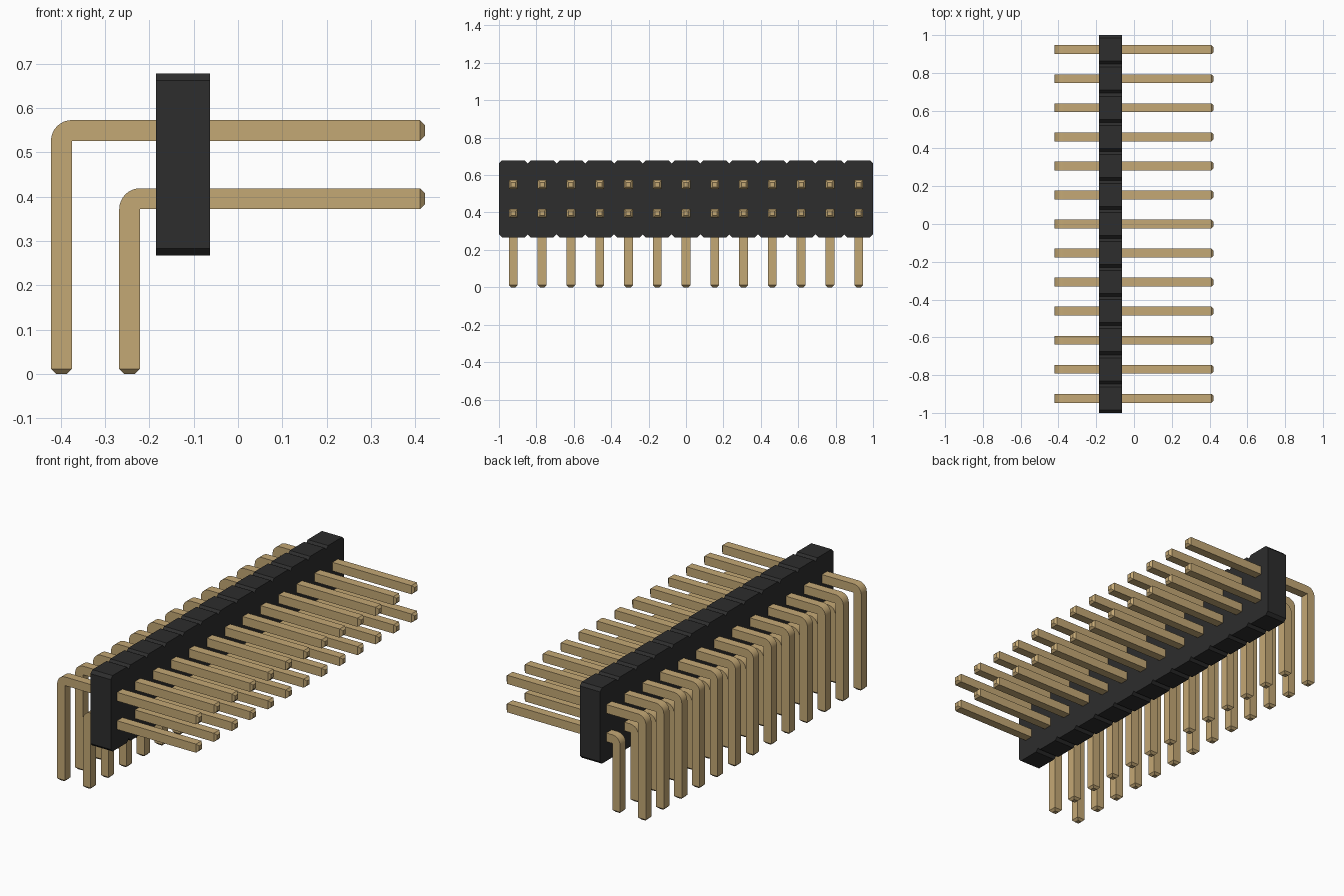
import bpy, bmesh, math

if "Cube" in bpy.data.objects:
    bpy.data.objects.remove(bpy.data.objects["Cube"], do_unlink=True)

COLUMNS = 13
PITCH = 2 / COLUMNS
PIN = 0.047          # pin thickness
TIP = 0.0115         # tip chamfer
X_END = 0.422        # far end of the straight pins
BODY_X = (-0.185, -0.063)
BODY_Z = (0.267, 0.678)
NOTCH = 0.016


def material(name, color):
    m = bpy.data.materials.new(name)
    m.use_nodes = True
    m.diffuse_color = color
    bsdf = m.node_tree.nodes["Principled BSDF"]
    bsdf.inputs["Base Color"].default_value = color
    bsdf.inputs["Roughness"].default_value = 0.6
    return m


def finish(bm, name, mat):
    bmesh.ops.remove_doubles(bm, verts=bm.verts, dist=1e-5)
    bmesh.ops.recalc_face_normals(bm, faces=bm.faces)
    mesh = bpy.data.meshes.new(name)
    bm.to_mesh(mesh)
    bm.free()
    mesh.materials.append(mat)
    obj = bpy.data.objects.new(name, mesh)
    bpy.context.collection.objects.link(obj)
    return obj


def column_y(i):
    return (i - (COLUMNS - 1) / 2) * PITCH


def make_housing(mat):
    # Row of chamfered cells as one outline, extruded through the thickness
    z0, z1 = BODY_Z
    top, bottom = [], []
    for i in range(COLUMNS):
        a, b = column_y(i) - PITCH / 2, column_y(i) + PITCH / 2
        steps = [(a, NOTCH), (a + NOTCH, 0), (b - NOTCH, 0)]
        if i == COLUMNS - 1:
            steps.append((b, NOTCH))
        top += [(y, z1 - d) for y, d in steps]
        bottom += [(y, z0 + d) for y, d in steps]
    bm = bmesh.new()
    face = bm.faces.new([bm.verts.new((BODY_X[0], y, z)) for y, z in top + bottom[::-1]])
    new = bmesh.ops.extrude_face_region(bm, geom=[face])["geom"]
    verts = [v for v in new if isinstance(v, bmesh.types.BMVert)]
    bmesh.ops.translate(bm, verts=verts, vec=(BODY_X[1] - BODY_X[0], 0, 0))
    return finish(bm, "housing", mat)


def make_pin_mesh(name, x_in, z_in, mat):
    # (x_in, z_in) is the sharp inside corner; the outside corner is rounded
    x_out, z_out, h = x_in - PIN, z_in + PIN, PIN / 2
    rings = [((x_out + TIP, 0), (x_in - TIP, 0), h - TIP),
             ((x_out, TIP), (x_in, TIP), h)]
    for k in range(9):
        a = math.pi - k * math.pi / 16
        outer = (x_in + PIN * math.cos(a), z_in + PIN * math.sin(a))
        rings.append((outer, (x_in, z_in), h))
    rings += [((X_END - TIP, z_out), (X_END - TIP, z_in), h),
              ((X_END, z_out - TIP), (X_END, z_in + TIP), h - TIP)]

    bm = bmesh.new()
    loops = []
    for o, i, w in rings:
        loops.append([bm.verts.new((p[0], y, p[1]))
                      for p, y in ((o, -w), (o, w), (i, w), (i, -w))])
    bm.faces.new(loops[0])
    bm.faces.new(loops[-1])
    for r, s in zip(loops, loops[1:]):
        for j in range(4):
            n = (j + 1) % 4
            bm.faces.new((r[j], r[n], s[n], s[j]))
    return finish(bm, name, mat)


def make_pin_row(name, x_in, z_in, mat):
    first = make_pin_mesh(name + "_1", x_in, z_in, mat)
    bpy.ops.object.select_all(action="DESELECT")
    first.select_set(True)
    bpy.context.view_layer.objects.active = first
    bpy.ops.object.shade_smooth_by_angle(angle=math.radians(25))
    first.location.y = column_y(0)
    for i in range(1, COLUMNS):
        pin = first.copy()
        pin.name = f"{name}_{i + 1}"
        pin.location.y = column_y(i)
        bpy.context.collection.objects.link(pin)


black = material("black plastic", (0.026, 0.026, 0.026, 1))
gold = material("dull gold", (0.552, 0.392, 0.178, 1))

make_housing(black)
make_pin_row("upper_pin", -0.375, 0.526, gold)
make_pin_row("lower_pin", -0.221, 0.372, gold)
